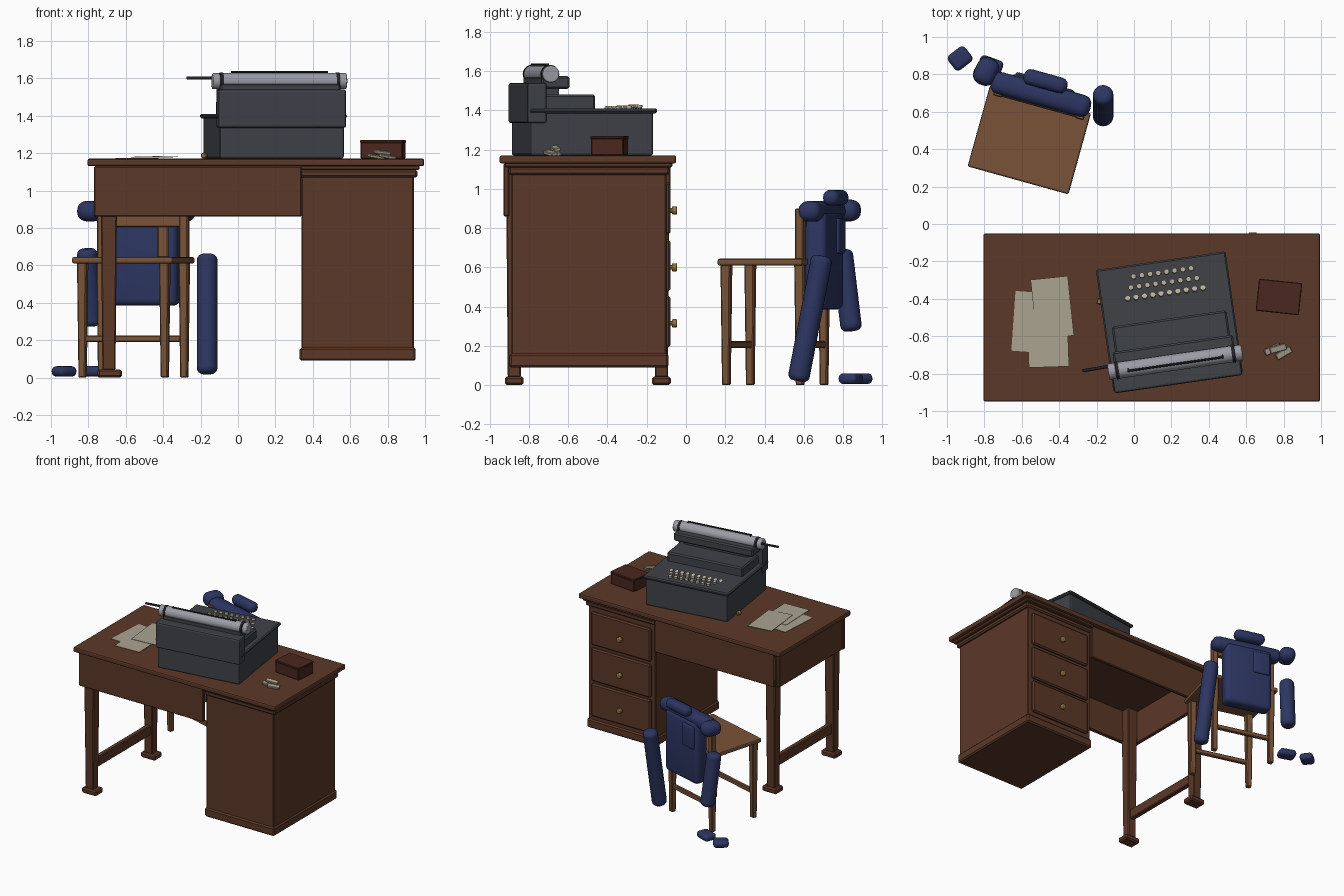
import bpy, bmesh, math
from mathutils import Vector, Matrix, Euler

if "Cube" in bpy.data.objects:
    bpy.data.objects.remove(bpy.data.objects["Cube"])

def material(name, rgb):
    m = bpy.data.materials.new(name)
    m.diffuse_color = (*rgb, 1)
    m.use_nodes = True
    m.node_tree.nodes["Principled BSDF"].inputs["Base Color"].default_value = m.diffuse_color
    return m

WOOD = material("dark_wood", (0.105, 0.040, 0.021))
CHAIR = material("chair_wood", (0.19, 0.085, 0.038))
NAVY = material("navy_cloth", (0.025, 0.036, 0.12))
IRON = material("machine_grey", (0.05, 0.054, 0.064))
ROLL = material("roller_grey", (0.33, 0.33, 0.38))
BLACK = material("dark_metal", (0.018, 0.018, 0.022))
KEY = material("key_cream", (0.48, 0.42, 0.32))
PAPER = material("paper", (0.40, 0.37, 0.28))
RED = material("red_wood", (0.07, 0.02, 0.013))
BRASS = material("brass", (0.28, 0.17, 0.05))

def finish(name, bm, mat, matrix, bevel=0, seg=1, smooth=False):
    me = bpy.data.meshes.new(name)
    bm.to_mesh(me)
    bm.free()
    ob = bpy.data.objects.new(name, me)
    bpy.context.collection.objects.link(ob)
    ob.matrix_world = matrix
    me.materials.append(mat)
    if bevel:
        b = ob.modifiers.new("bevel", 'BEVEL')
        b.width, b.segments = bevel, seg
    if smooth:
        for p in me.polygons:
            p.use_smooth = True
    return ob

def box(name, c, s, mat, rot=(0, 0, 0), bevel=0.006, seg=1, taper=1.0, smooth=False):
    """Box at centre c; taper scales the bottom face."""
    bm = bmesh.new()
    bmesh.ops.create_cube(bm, size=1)
    for v in bm.verts:
        k = taper if v.co.z < 0 else 1
        v.co = Vector((v.co.x * s[0] * k, v.co.y * s[1] * k, v.co.z * s[2]))
    e = Euler([math.radians(a) for a in rot])
    return finish(name, bm, mat, Matrix.Translation(c) @ e.to_matrix().to_4x4(), bevel, seg, smooth)

def span(name, x, y, z, mat, **kw):
    return box(name, [(a + b) / 2 for a, b in (x, y, z)], [b - a for a, b in (x, y, z)], mat, **kw)

def rod(name, a, b, r, mat, sides=20, bevel=0, seg=1, r2=None):
    a, b = Vector(a), Vector(b)
    bm = bmesh.new()
    bmesh.ops.create_cone(bm, cap_ends=True, segments=sides, radius1=r,
                          radius2=r if r2 is None else r2, depth=(b - a).length)
    q = (b - a).to_track_quat('Z', 'Y').to_matrix().to_4x4()
    ob = finish(name, bm, mat, Matrix.Translation((a + b) / 2) @ q, bevel, seg)
    bpy.ops.object.select_all(action='DESELECT')
    bpy.context.view_layer.objects.active = ob
    ob.select_set(True)
    bpy.ops.object.shade_smooth_by_angle(angle=math.radians(40))
    return ob

def placer(cx, cy, deg):
    m = Matrix.Translation((cx, cy, 0)) @ Matrix.Rotation(math.radians(deg), 4, 'Z')
    return lambda u, v, z: m @ Vector((u, v, z))

# Desk: top, pedestal with mouldings
span("desk_top", (-0.805, 0.995), (-0.95, -0.05), (1.13, 1.17), WOOD, bevel=0.01, seg=2)
span("pedestal", (0.34, 0.94), (-0.89, -0.10), (0.09, 1.13), WOOD)
span("pedestal_base", (0.33, 0.95), (-0.90, -0.09), (0.09, 0.16), WOOD, bevel=0.01)
span("pedestal_moulding", (0.33, 0.96), (-0.905, -0.085), (1.07, 1.11), WOOD, bevel=0.01)
span("top_moulding", (0.325, 0.97), (-0.925, -0.07), (1.11, 1.135), WOOD)

# Drawers on the sitter's side
for i, z in enumerate((0.89, 0.60, 0.315)):
    box(f"drawer_{i}", (0.64, -0.095, z + 0.01), (0.53, 0.03, 0.265), WOOD, bevel=0.01)
    rod(f"drawer_knob_stem_{i}", (0.635, -0.09, z), (0.635, -0.06, z), 0.012, BRASS, 12)
    rod(f"drawer_knob_{i}", (0.635, -0.072, z), (0.635, -0.045, z), 0.021, BRASS, 16, 0.006, 2)

# Aprons and legs on the open side
span("front_apron", (-0.77, 0.34), (-0.93, -0.90), (0.86, 1.13), WOOD)
span("rear_apron", (-0.73, 0.34), (-0.105, -0.08), (0.86, 1.13), WOOD)
span("side_apron", (-0.765, -0.735), (-0.90, -0.10), (0.86, 1.13), WOOD)
for n, y in (("front", -0.875), ("rear", -0.125)):
    box(f"desk_leg_{n}", (-0.69, y, 0.585), (0.09, 0.085, 1.09), WOOD, taper=0.78)
    box(f"desk_foot_{n}", (-0.685, y, 0.022), (0.13, 0.095, 0.044), WOOD, bevel=0.01)
span("desk_stretcher", (-0.71, -0.67), (-0.86, -0.14), (0.19, 0.27), WOOD)

# Typewriter, turned on the desk
T = 8.2
tw = placer(0.19, -0.525, T)
def part(name, u, v, z, **kw):
    c = tw(sum(u) / 2, sum(v) / 2, sum(z) / 2)
    box(name, c, (u[1] - u[0], v[1] - v[0], z[1] - z[0]), IRON, rot=(0, 0, T), **kw)
part("machine_base", (-0.335, 0.335), (-0.32, 0.315), (1.17, 1.395), bevel=0.012, seg=2)
part("machine_deck", (-0.35, 0.35), (-0.325, 0.332), (1.385, 1.41), bevel=0.008)
part("machine_type_housing", (-0.31, 0.31), (-0.25, 0.02), (1.40, 1.48), bevel=0.01)
part("machine_rear_housing", (-0.345, 0.345), (-0.335, -0.235), (1.335, 1.54), bevel=0.012, seg=2)
part("machine_carriage", (-0.325, 0.325), (-0.26, -0.115), (1.51, 1.575), bevel=0.01)
part("machine_carriage_support", (-0.26, 0.26), (-0.25, -0.16), (1.46, 1.53), bevel=0)
P, PZ = -0.216, 1.585
rod("roller", tw(-0.31, P, PZ), tw(0.31, P, PZ), 0.044, ROLL, 32)
for s in (-1, 1):
    rod("roller_collar", tw(s * 0.305, P, PZ), tw(s * 0.322, P, PZ), 0.047, BLACK, 24)
    rod("roller_knob", tw(s * 0.322, P, PZ), tw(s * 0.362, P, PZ), 0.043, ROLL, 24, 0.006, 2)
    rod("bail_arm", tw(s * 0.255, P, 1.61), tw(s * 0.255, P, 1.64), 0.005, BLACK, 8)
rod("bail_bar", tw(-0.26, P - 0.01, 1.634), tw(0.26, P - 0.01, 1.634), 0.006, BLACK, 8)
rod("return_lever", tw(-0.31, P + 0.03, 1.602), (-0.275, -0.785, 1.602), 0.009, BLACK, 10, 0.003)

# Three rows of round keys
for r, (n, v, half, z) in enumerate(((8, 0.268, 0.155, 1.424), (9, 0.212, 0.178, 1.420), (10, 0.150, 0.203, 1.412))):
    for k in range(n):
        u = -half + 2 * half * k / (n - 1)
        tilt = 0.008 if r == 2 else 0.002
        rod(f"key_{r}_{k}", tw(u, v, z - 0.012), tw(u, v + tilt, z + 0.004), 0.014, KEY, 12)
rod("loose_brass_knob", (-0.185, -0.43, 1.187), (-0.175, -0.40, 1.187), 0.016, BRASS, 12, 0.005)

# Papers, box and erasers on the desk
box("paper_a", (-0.54, -0.525, 1.173), (0.21, 0.32, 0.003), PAPER, rot=(0, 0, -4), bevel=0)
box("paper_b", (-0.46, -0.61, 1.177), (0.215, 0.31, 0.003), PAPER, rot=(0, 0, 2), bevel=0)
box("paper_c", (-0.437, -0.447, 1.182), (0.20, 0.32, 0.003), PAPER, rot=(0, 1, 6), bevel=0)
box("small_box", (0.775, -0.39, 1.215), (0.225, 0.165, 0.09), RED, rot=(0, 0, -6), bevel=0.005)
box("small_box_lid", (0.775, -0.39, 1.262), (0.232, 0.172, 0.016), RED, rot=(0, 0, -6), bevel=0.004)
for i, (x, y, z, a) in enumerate(((0.74, -0.67, 1.182, 25), (0.80, -0.69, 1.182, 30), (0.77, -0.665, 1.205, 15))):
    box(f"paper_scrap_{i}", (x, y, z), (0.09, 0.035, 0.018), PAPER, rot=(12, 8, a), bevel=0.003)

# Chair
C = -15.5
ch = placer(-0.56, 0.45, C)
def stick(name, c, s, **kw):
    box(name, ch(*c), s, CHAIR, rot=(0, 0, C), **kw)
stick("seat", (0, 0, 0.627), (0.56, 0.45, 0.034), bevel=0.01, seg=2)
for s in (-1, 1):
    stick("chair_front_leg", (s * 0.228, -0.19, 0.307), (0.052, 0.052, 0.615), taper=0.75)
    stick("chair_rear_leg", (s * 0.228, 0.20, 0.307), (0.052, 0.052, 0.615), taper=0.75)
    stick("chair_back_post", (s * 0.228, 0.20, 0.755), (0.048, 0.045, 0.29))
for n, v in (("front", -0.19), ("rear", 0.20)):
    stick(f"chair_stretcher_{n}", (0, v, 0.207), (0.44, 0.028, 0.036))
stick("back_top_rail", (0, 0.20, 0.845), (0.46, 0.035, 0.08))
stick("back_slat", (0.11, 0.205, 0.74), (0.06, 0.03, 0.2))

# Coat draped over the chair back
def cloth(name, c, s, rot=(0, 0, C), r=None):
    box(name, c, s, NAVY, rot=rot, bevel=r or min(s) * 0.45, seg=4, smooth=True)
cloth("coat_body", ch(-0.005, 0.262, 0.635), (0.37, 0.115, 0.50), r=0.035)
cloth("coat_shoulders", ch(-0.005, 0.25, 0.885), (0.55, 0.12, 0.105))
cloth("coat_collar", ch(0.0, 0.325, 0.955), (0.24, 0.085, 0.08))
cloth("coat_shoulder_end", (-0.79, 0.815, 0.89), (0.12, 0.15, 0.11), (0, 0, -25))
cloth("coat_lapel", ch(-0.10, 0.315, 0.76), (0.13, 0.035, 0.18), r=0.012)
for n, a, b in (("right", (-0.165, 0.685, 0.61), (-0.165, 0.58, 0.07)),
                ("left", (-0.805, 0.80, 0.64), (-0.785, 0.838, 0.325))):
    a, b = Vector(a), Vector(b)
    d = (a - b).normalized()
    rod(f"coat_sleeve_{n}", a + d * 0.05, b - d * 0.05, 0.055, NAVY, 20, 0.03, 4)

# Gloves fallen on the floor
cloth("glove_a", (-0.93, 0.885, 0.033), (0.115, 0.10, 0.055), (0, 0, 38))
cloth("glove_b", (-0.77, 0.84, 0.033), (0.13, 0.10, 0.055), (0, 0, -20))
